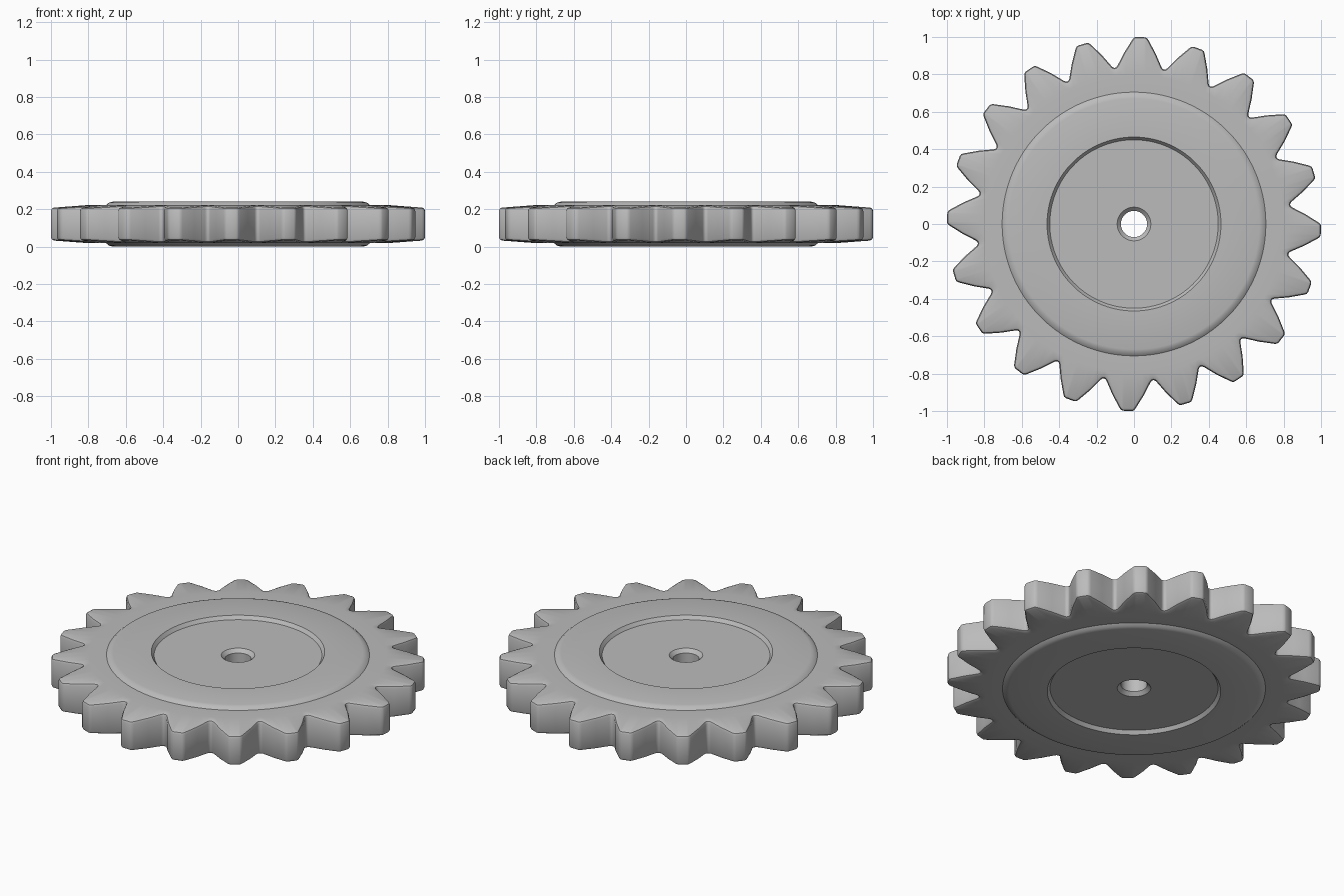
import bpy, bmesh, math
from mathutils import Vector

cube = bpy.data.objects.get("Cube")
if cube:
    bpy.data.objects.remove(cube, do_unlink=True)

TEETH = 20
MID = 0.12          # mid-plane height
TURN = math.radians(-2)

steel = bpy.data.materials.new("plain grey")
steel.use_nodes = True
grey = (0.5, 0.5, 0.5, 1)
steel.diffuse_color = grey
steel.node_tree.nodes["Principled BSDF"].inputs["Base Color"].default_value = grey

# Half a tooth from tip to root: (degrees from tooth axis, radius)
half = [(1.4, 1.0), (2.0, 0.996), (2.5, 0.986), (5.3, 0.917), (8.0, 0.85), (8.5, 0.843)]
tooth = [(-a, r) for a, r in reversed(half)] + half + [(9, 0.841)]

polar = [(math.radians(90 + a + t * 360 / TEETH) + TURN, r)
         for t in range(TEETH) for a, r in tooth]
angles = [a for a, r in polar]
outline = [Vector((r * math.cos(a), r * math.sin(a))) for a, r in polar]


def inset(points, dist):
    """Move every outline point inwards along its corner normal."""
    result = []
    for i, p in enumerate(points):
        before = (p - points[i - 1]).normalized()
        after = (points[(i + 1) % len(points)] - p).normalized()
        side = Vector((-before.y - after.y, before.x + after.x)).normalized()
        lean = max(0.5, side.dot(Vector((-before.y, before.x))))
        result.append(p + side * dist / lean)
    return result


def circle(radius):
    return [Vector((radius * math.cos(a), radius * math.sin(a))) for a in angles]


def tooth_height(p):
    return 0.102 - 0.075 * max(0, p.length - 0.8)


# Upper half of the section, bore to rim: (radius, height above mid-plane)
hub_profile = [(0.07, 0.08), (0.09, 0.1), (0.45, 0.1), (0.465, 0.12), (0.67, 0.12),
               (0.69, 0.115), (0.705, 0.102), (0.8, 0.102)]
upper = [[(p.x, p.y, h) for p in circle(r)] for r, h in hub_profile]
for dist, drop in [(0.016, 0), (0.005, 0.005), (0, 0.016)]:   # rounded tooth edges
    upper.append([(p.x, p.y, tooth_height(p) - drop) for p in inset(outline, dist)])
lower = [[(x, y, -h) for x, y, h in ring] for ring in reversed(upper)]

# Skin the closed section around the axis
bm = bmesh.new()
rings = [[bm.verts.new((x, y, MID + h)) for x, y, h in ring] for ring in upper + lower]
count = len(angles)
for k, ring in enumerate(rings):
    following = rings[(k + 1) % len(rings)]
    for i in range(count):
        j = (i + 1) % count
        bm.faces.new((ring[i], following[i], following[j], ring[j]))
bmesh.ops.recalc_face_normals(bm, faces=bm.faces)

mesh = bpy.data.meshes.new("gear_wheel")
bm.to_mesh(mesh)
bm.free()
mesh.materials.append(steel)
gear = bpy.data.objects.new("gear_wheel", mesh)
bpy.context.collection.objects.link(gear)

bpy.ops.object.select_all(action='DESELECT')
gear.select_set(True)
bpy.context.view_layer.objects.active = gear
bpy.ops.object.shade_smooth_by_angle(angle=math.radians(33))
